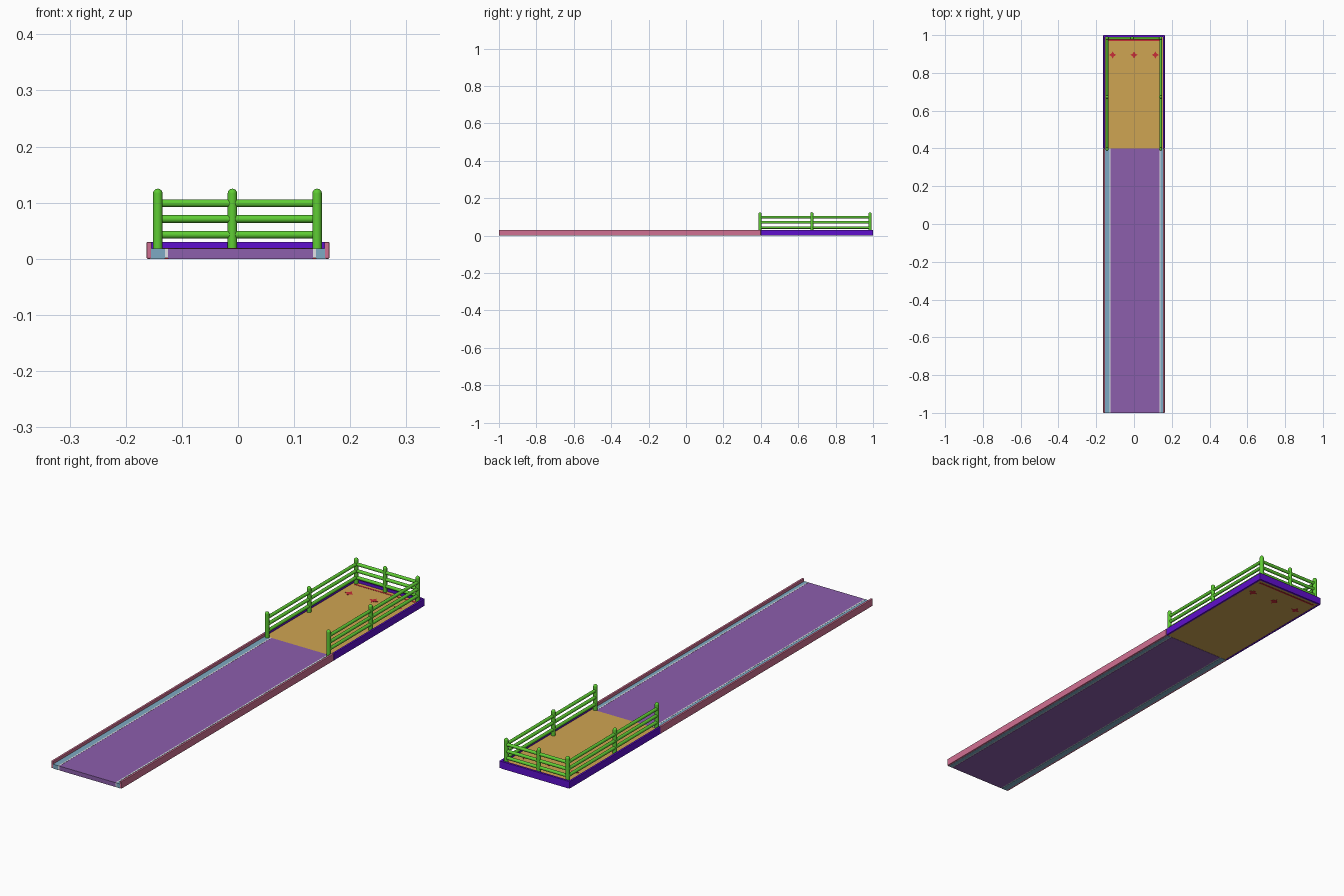
import bpy, bmesh, math
from mathutils import Vector

if "Cube" in bpy.data.objects:
    bpy.data.objects.remove(bpy.data.objects["Cube"])


def srgb(r, g, b):
    f = lambda c: (c / 255 / 12.92) if c < 10 else ((c / 255 + 0.055) / 1.055) ** 2.4
    return (f(r), f(g), f(b), 1)


def mat(name, *rgb):
    m = bpy.data.materials.new(name)
    m.diffuse_color = srgb(*rgb)
    m.use_nodes = True
    m.node_tree.nodes["Principled BSDF"].inputs["Base Color"].default_value = m.diffuse_color
    return m


PURPLE = mat("lane_purple", 140, 94, 172)
PINK = mat("curb_pink", 208, 112, 146)
BLUE = mat("gutter_blue", 125, 170, 195)
WHITE = mat("edge_white", 225, 225, 230)
VIOLET = mat("deck_violet", 95, 15, 205)
TAN = mat("deck_tan", 207, 165, 82)
GREEN = mat("fence_green", 95, 205, 52)
RED = mat("mark_red", 200, 45, 55)


def finish(bm, name, m):
    me = bpy.data.meshes.new(name)
    bm.to_mesh(me)
    bm.free()
    me.materials.append(m)
    ob = bpy.data.objects.new(name, me)
    bpy.context.collection.objects.link(ob)
    return ob


def box(name, x, y, z, m, bevel=0):
    bm = bmesh.new()
    bmesh.ops.create_cube(bm, size=1)
    for v in bm.verts:
        for i, (a, b) in enumerate((x, y, z)):
            v.co[i] = a if v.co[i] < 0 else b
    ob = finish(bm, name, m)
    if bevel:
        mod = ob.modifiers.new("bevel", 'BEVEL')
        mod.width = bevel
        mod.segments = 2
    return ob


def rod(name, a, b, r, m, dome=False):
    a, b = Vector(a), Vector(b)
    d = b - a
    bm = bmesh.new()
    bmesh.ops.create_cone(bm, cap_ends=True, segments=16, radius1=r, radius2=r, depth=d.length)
    if dome:
        s = bmesh.ops.create_uvsphere(bm, u_segments=16, v_segments=8, radius=r)
        bmesh.ops.translate(bm, verts=s["verts"], vec=(0, 0, d.length / 2))
    rot = Vector((0, 0, 1)).rotation_difference(d.normalized()).to_matrix()
    bmesh.ops.rotate(bm, verts=bm.verts, matrix=rot)
    bmesh.ops.translate(bm, verts=bm.verts, vec=(a + b) / 2)
    for f in bm.faces:
        f.smooth = len(f.verts) <= 4
    return finish(bm, name, m)


# lane and starting deck
box("lane", (-0.125, 0.134), (-1, 0.4), (0, 0.018), PURPLE)
box("deck_floor", (-0.154, 0.154), (0.4, 0.992), (0.001, 0.018), TAN)

# gutters, white edge strips and curbs on both sides
for side, s, inner in (("left", -1, 0.125), ("right", 1, 0.134)):
    rng = lambda a, b: tuple(sorted((s * a, s * b)))
    box(side + "_edge_strip", rng(inner, inner + 0.005), (-1, 0.4), (0.001, 0.0185), WHITE)
    box(side + "_gutter", rng(inner + 0.005, 0.155), (-1, 0.4), (0, 0.018), BLUE)
    box(side + "_lane_curb", rng(0.154, 0.163), (-1, 0.4), (0, 0.03), PINK, 0.002)
    box(side + "_deck_curb", rng(0.154, 0.163), (0.4, 1), (0, 0.03), VIOLET, 0.002)
box("back_curb", (-0.155, 0.155), (0.991, 1), (0, 0.03), VIOLET)

# red line and three star marks on the deck
box("back_line", (-0.143, 0.143), (0.97, 0.978), (0.0, 0.0188), RED)
for i, x in enumerate((-0.113, 0, 0.113)):
    bm = bmesh.new()
    vs = []
    for k in range(8):
        r = 0.019 if k % 2 == 0 else 0.01
        t = k * math.pi / 4
        vs.append(bm.verts.new((x + r * math.cos(t), 0.895 + r * math.sin(t), 0)))
    f = bm.faces.new(vs)
    ext = bmesh.ops.extrude_face_region(bm, geom=[f])
    up = [v for v in ext["geom"] if isinstance(v, bmesh.types.BMVert)]
    bmesh.ops.translate(bm, verts=up, vec=(0, 0, 0.019))
    bmesh.ops.recalc_face_normals(bm, faces=bm.faces)
    finish(bm, "star_mark_%d" % i, RED)

# fence posts
XL, XR, Y0, Y1 = -0.143, 0.141, 0.396, 0.984
posts = [(x, y) for x in (XL, XR) for y in (Y0, 0.673, Y1)] + [(-0.01, Y1)]
for i, (x, y) in enumerate(posts):
    r = 0.0085
    rod("fence_post_%d" % i, (x, y, 0.017), (x, y, 0.125 - r), r, GREEN, True)

# fence rails
for i, z in enumerate((0.043, 0.071, 0.099)):
    rod("left_rail_%d" % i, (XL, Y0, z), (XL, Y1, z), 0.0068, GREEN)
    rod("right_rail_%d" % i, (XR, Y0, z), (XR, Y1, z), 0.0068, GREEN)
    rod("back_rail_%d" % i, (XL, Y1, z), (XR, Y1, z), 0.0068, GREEN)
